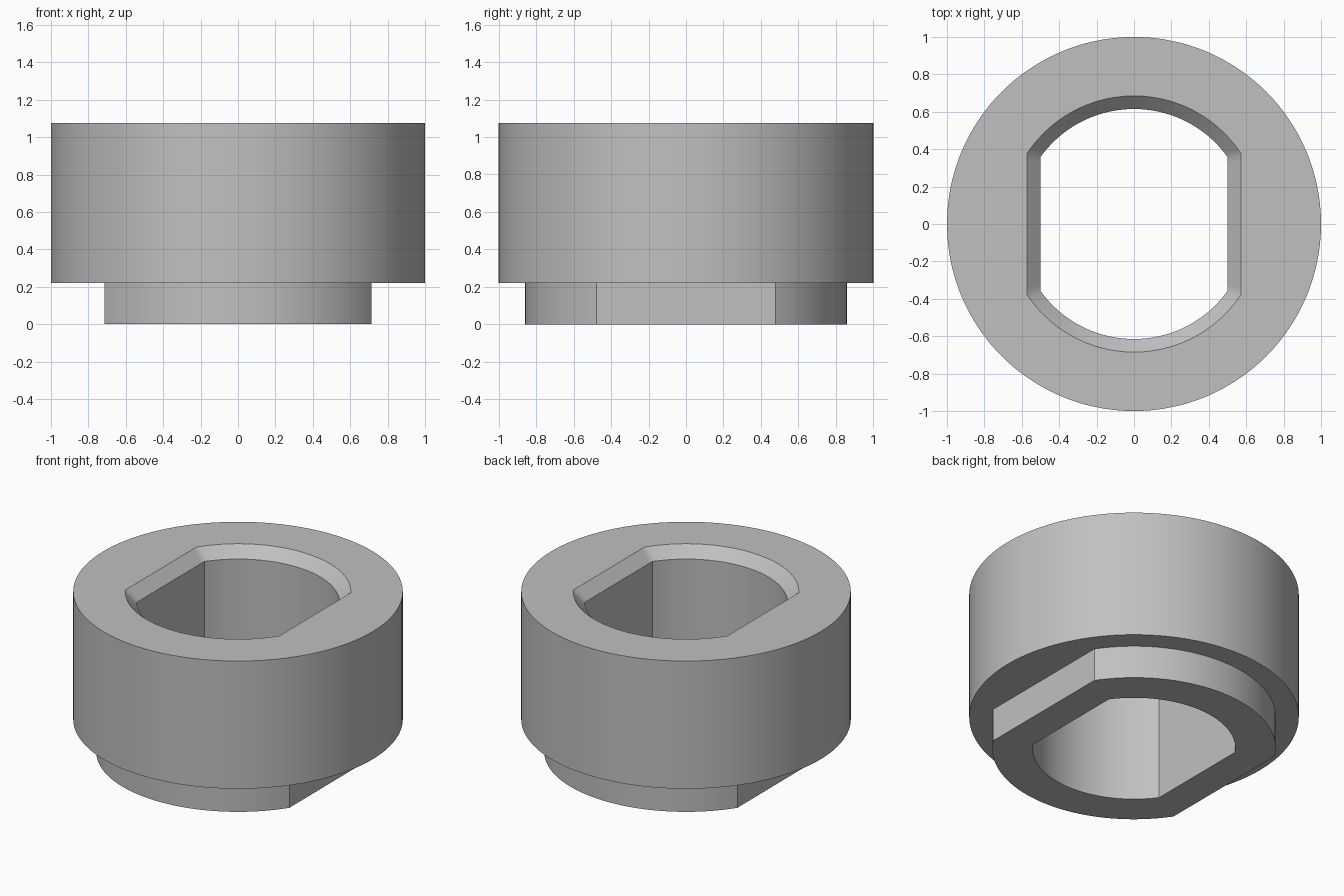
import bpy, bmesh
from math import acos, cos, sin, pi, radians

cube = bpy.data.objects.get("Cube")
if cube:
    bpy.data.objects.remove(cube, do_unlink=True)

FLAT_STEPS, ARC_STEPS = 24, 44


def outline(radius, flat=None):
    """Circle, optionally cut by two flats at x = +flat and x = -flat."""
    corner = acos(flat / radius) if flat else radians(35)
    half = [-corner + 2 * corner * i / FLAT_STEPS for i in range(FLAT_STEPS)]
    half += [corner + (pi - 2 * corner) * i / ARC_STEPS for i in range(ARC_STEPS)]
    points = []
    for turn in (0, pi):
        for i, a in enumerate(half):
            r = flat / cos(a) if flat and i < FLAT_STEPS else radius
            points.append((r * cos(a + turn), r * sin(a + turn)))
    return points


# Cross-section walked around the wall: radius, flat distance, height
HEIGHT, STEP, CHAMFER = 1.075, 0.22, 0.07
sections = [
    (0.615, 0.50, 0),                    # bore, bottom
    (0.86, 0.715, 0),                    # keyed spigot, bottom
    (0.86, 0.715, STEP),                 # keyed spigot, top
    (1.0, None, STEP),                   # round body, bottom
    (1.0, None, HEIGHT),                 # round body, top
    (0.685, 0.572, HEIGHT),              # chamfer, top
    (0.615, 0.50, HEIGHT - CHAMFER),     # chamfer, bottom
]

bm = bmesh.new()
rings = [[bm.verts.new((x, y, z)) for x, y in outline(r, f)] for r, f, z in sections]
for k, ring in enumerate(rings):
    following = rings[(k + 1) % len(rings)]
    for i in range(len(ring)):
        j = (i + 1) % len(ring)
        bm.faces.new((ring[i], ring[j], following[j], following[i]))
bmesh.ops.recalc_face_normals(bm, faces=bm.faces)

mesh = bpy.data.meshes.new("keyed_bushing")
bm.to_mesh(mesh)
bm.free()
bushing = bpy.data.objects.new("keyed_bushing", mesh)
bpy.context.collection.objects.link(bushing)

# Plain grey finish
grey = bpy.data.materials.new("plain_grey")
grey.use_nodes = True
colour = (0.53, 0.53, 0.53, 1)
grey.diffuse_color = colour
grey.node_tree.nodes["Principled BSDF"].inputs["Base Color"].default_value = colour
mesh.materials.append(grey)

bpy.ops.object.select_all(action="DESELECT")
bushing.select_set(True)
bpy.context.view_layer.objects.active = bushing
bpy.ops.object.shade_smooth_by_angle(angle=radians(30))
